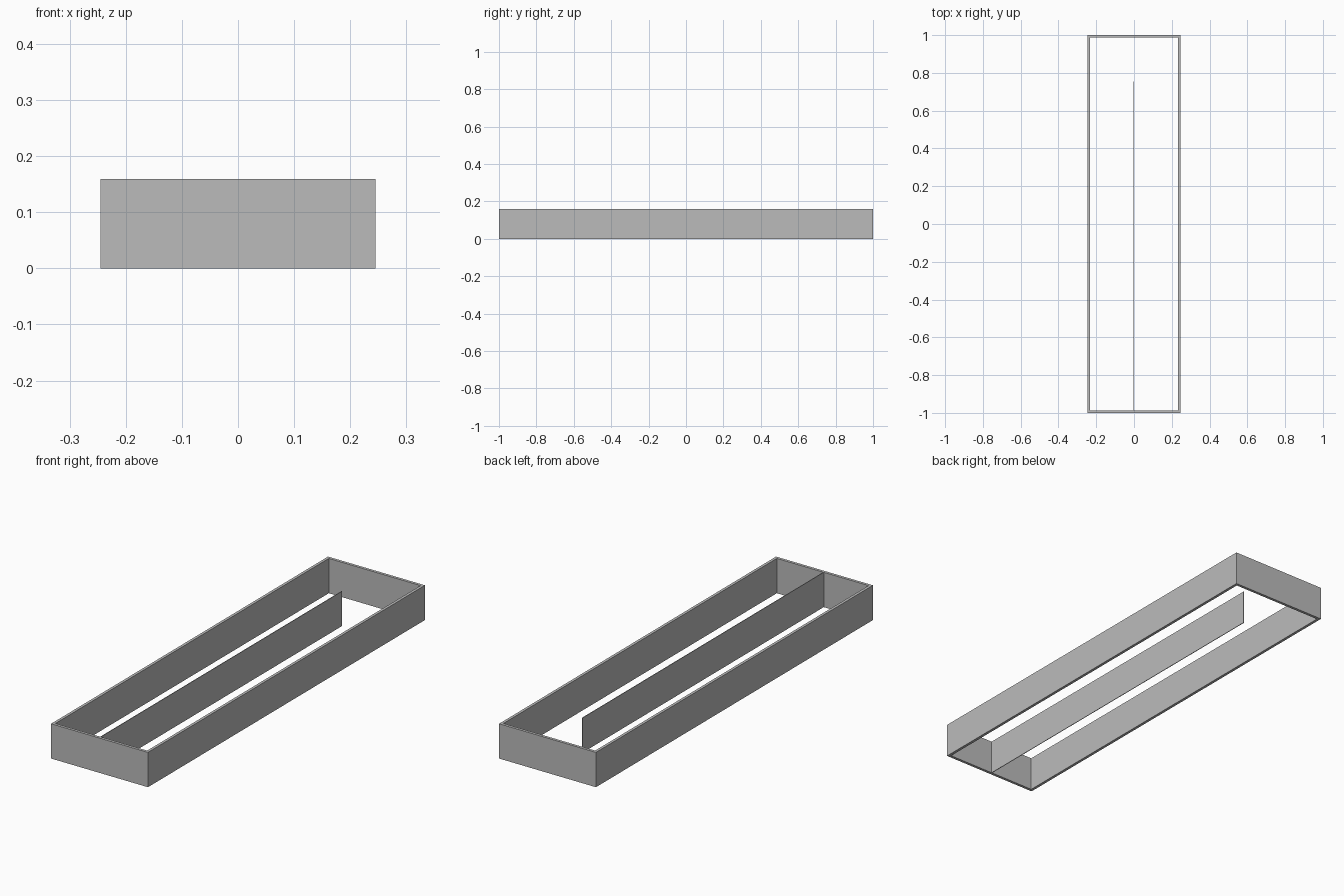
import bpy

cube = bpy.data.objects.get("Cube")
if cube:
    bpy.data.objects.remove(cube, do_unlink=True)

HALF_X, HALF_Y, HEIGHT = 0.245, 1.0, 0.159
WALL = 0.013

grey = bpy.data.materials.new("plain_grey")
grey.use_nodes = True
colour = (0.5, 0.5, 0.5, 1)
grey.diffuse_color = colour
grey.node_tree.nodes["Principled BSDF"].inputs["Base Color"].default_value = colour


def make_mesh(name, verts, faces):
    mesh = bpy.data.meshes.new(name)
    mesh.from_pydata(verts, [], faces)
    mesh.materials.append(grey)
    obj = bpy.data.objects.new(name, mesh)
    bpy.context.collection.objects.link(obj)
    return obj


# Open rectangular frame: outer and inner loops at the bottom and top
corners = [(-1, -1), (1, -1), (1, 1), (-1, 1)]
verts = [(sx * (HALF_X - inset), sy * (HALF_Y - inset), z)
         for z in (0, HEIGHT) for inset in (0, WALL) for sx, sy in corners]
faces = []
for i in range(4):
    j = (i + 1) % 4
    faces += [(i, j, j + 8, i + 8),             # outer wall
              (j + 4, i + 4, i + 12, j + 12),   # inner wall
              (i + 8, j + 8, j + 12, i + 12),   # top rim
              (j, i, i + 4, j + 4)]             # bottom rim
make_mesh("outer_frame", verts, faces)

# Thin divider joined to the front wall, stopping short of the back
x, y0, y1 = -0.004, -HALF_Y + WALL / 2, 0.755
divider = make_mesh("centre_divider",
                    [(x, y0, 0), (x, y1, 0), (x, y1, HEIGHT), (x, y0, HEIGHT)],
                    [(0, 1, 2, 3)])
thickness = divider.modifiers.new("thickness", 'SOLIDIFY')
thickness.thickness = 0.003
thickness.offset = 0
